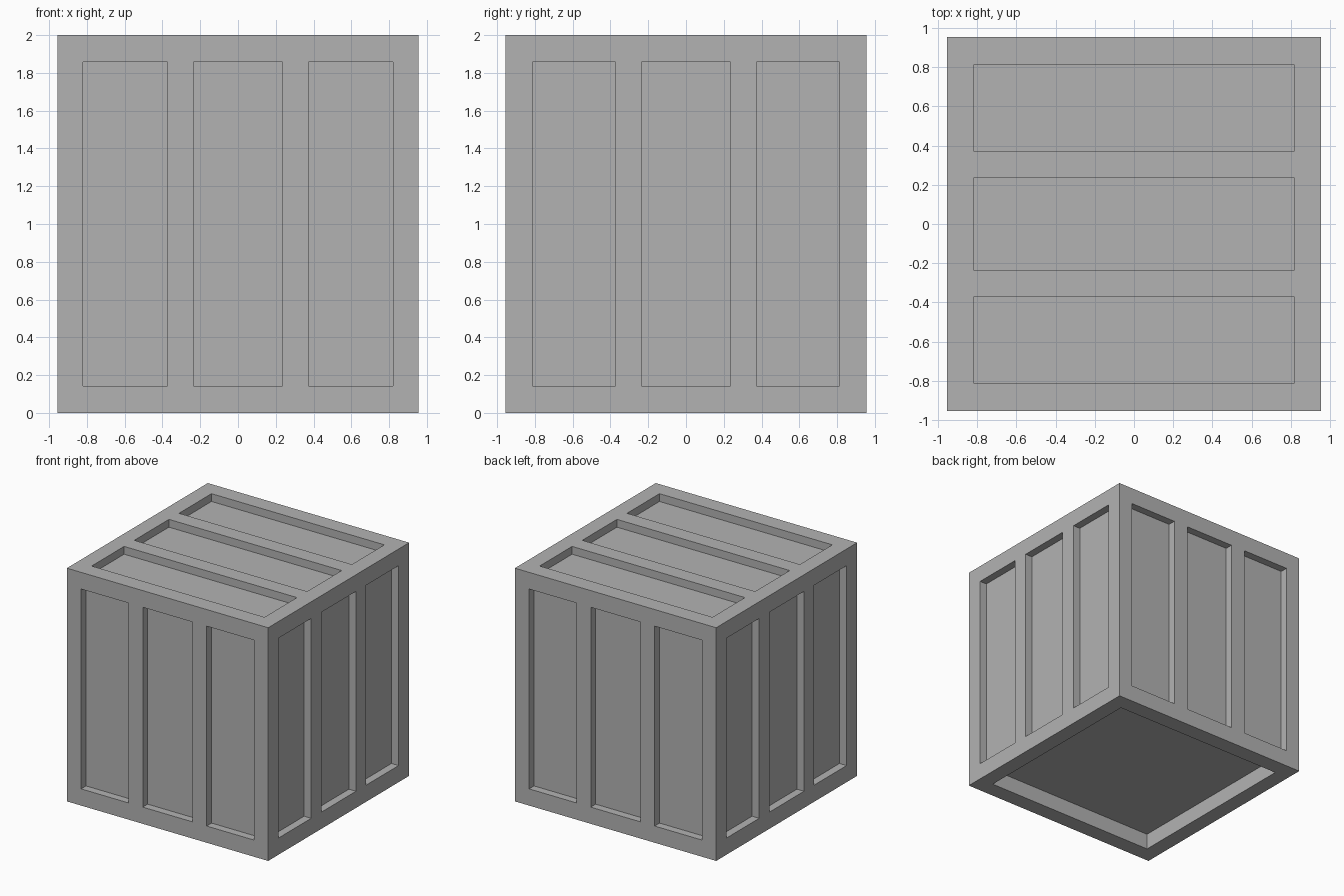
import bpy
import bmesh
from mathutils import Matrix, Vector

if "Cube" in bpy.data.objects:
    bpy.data.objects.remove(bpy.data.objects["Cube"], do_unlink=True)

HALF, HEIGHT = 0.955, 2.0        # half width and full height of the crate
DEPTH, BASE_DEPTH = 0.067, 0.137  # recess depths
RIM = 0.143                       # frame width at top and bottom of the sides
INNER_X, INNER_Y = 0.82, 0.812    # half extents of the panelled area
SLAT_MID, SLAT_OUT = 0.235, 0.372  # edges of the middle and outer panels

gray = bpy.data.materials.new("warm_free_gray")
gray.name = "plain gray"
gray.use_nodes = True
color = (0.45, 0.45, 0.45, 1.0)
gray.diffuse_color = color
gray.node_tree.nodes["Principled BSDF"].inputs["Base Color"].default_value = color


def add_box(bm, low, high):
    low, high = Vector(low), Vector(high)
    place = Matrix.Translation((low + high) / 2) @ Matrix.Diagonal((*(high - low), 1))
    bmesh.ops.create_cube(bm, size=1, matrix=place)


def make_object(name, bm):
    mesh = bpy.data.meshes.new(name)
    bm.to_mesh(mesh)
    bm.free()
    mesh.materials.append(gray)
    obj = bpy.data.objects.new(name, mesh)
    bpy.context.collection.objects.link(obj)
    return obj


def spans(outer):
    return (-outer, -SLAT_OUT), (-SLAT_MID, SLAT_MID), (SLAT_OUT, outer)


# Solid crate body
body = bmesh.new()
add_box(body, (-HALF, -HALF, 0), (HALF, HALF, HEIGHT))
crate = make_object("crate_body", body)

# Recess cutters: three slots per side and on the lid, one in the base
cuts = bmesh.new()
over = HALF + 0.1
inside = HALF - DEPTH
for near, far in ((-over, -inside), (inside, over)):
    for a, b in spans(INNER_X):
        add_box(cuts, (a, near, RIM), (b, far, HEIGHT - RIM))
    for a, b in spans(INNER_Y):
        add_box(cuts, (near, a, RIM), (far, b, HEIGHT - RIM))
for a, b in spans(INNER_Y):
    add_box(cuts, (-INNER_X, a, HEIGHT - DEPTH), (INNER_X, b, HEIGHT + 0.1))
add_box(cuts, (-INNER_X, -INNER_Y, -0.1), (INNER_X, INNER_Y, BASE_DEPTH))
cutter = make_object("recess_cutter", cuts)
cutter.hide_render = True

# Cut the recesses and remove the helper
mod = crate.modifiers.new("recesses", "BOOLEAN")
mod.operation = "DIFFERENCE"
mod.solver = "EXACT"
mod.object = cutter
bpy.context.view_layer.objects.active = crate
crate.select_set(True)
bpy.ops.object.modifier_apply(modifier=mod.name)
bpy.data.objects.remove(cutter, do_unlink=True)
